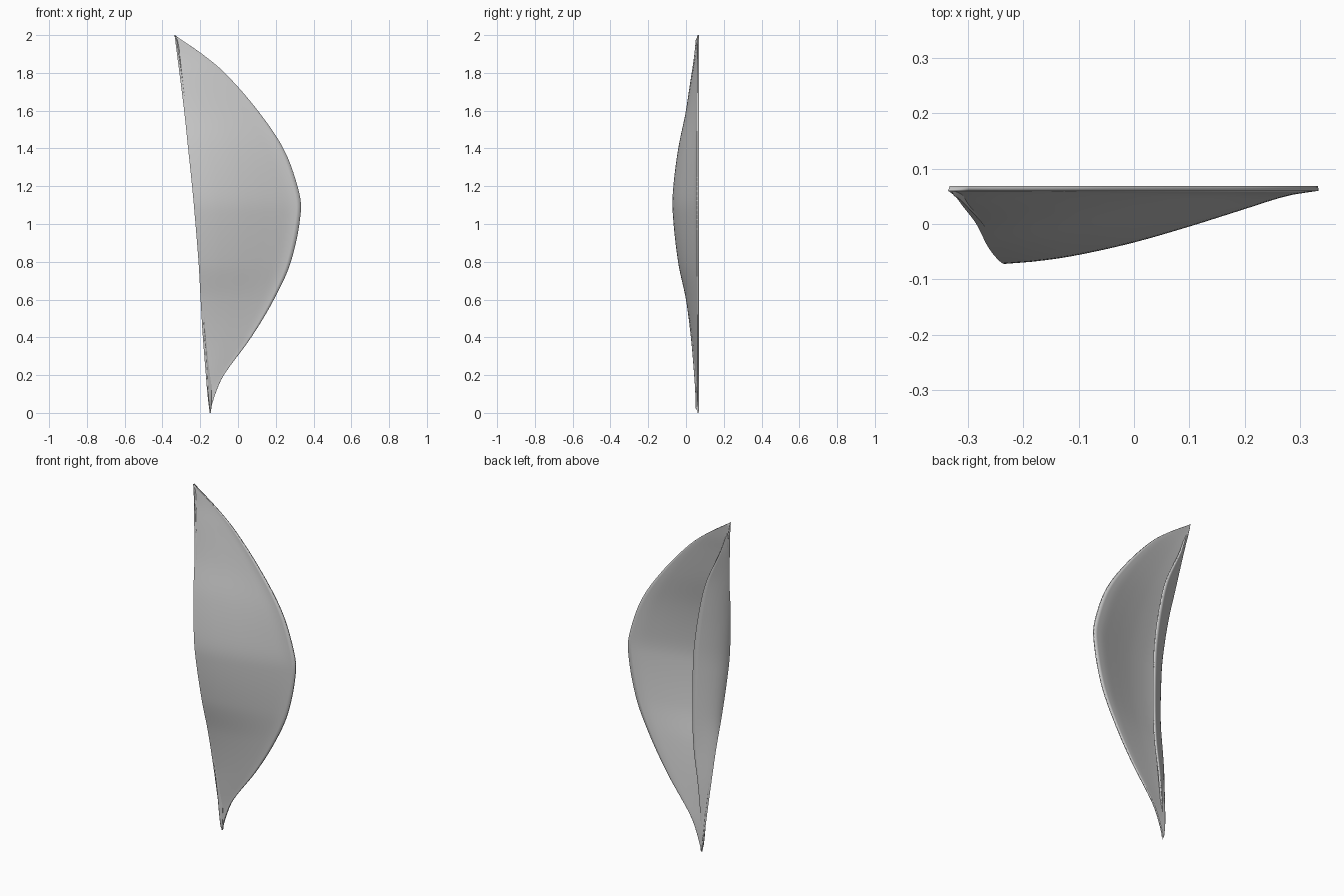
import bpy, bmesh

if "Cube" in bpy.data.objects:
    bpy.data.objects.remove(bpy.data.objects["Cube"])

# Key sections: z, ridge x, ridge y, right rim x, left (rear) rim x
KEYS = [
    (0.00, -0.150, 0.060, -0.150, -0.150),
    (0.10, -0.162, 0.058, -0.120, -0.145),
    (0.20, -0.170, 0.050, -0.075, -0.141),
    (0.40, -0.186, 0.030, 0.070, -0.122),
    (0.60, -0.198, 0.000, 0.190, -0.095),
    (0.80, -0.209, -0.042, 0.280, -0.087),
    (1.07, -0.231, -0.071, 0.333, -0.090),
    (1.20, -0.243, -0.067, 0.315, -0.098),
    (1.40, -0.264, -0.041, 0.240, -0.127),
    (1.60, -0.285, 0.000, 0.105, -0.175),
    (1.80, -0.310, 0.033, -0.070, -0.267),
    (1.90, -0.323, 0.050, -0.190, -0.303),
    (2.00, -0.336, 0.060, -0.336, -0.336),
]
# Front face depth profile from ridge (0) to right rim (1)
FACE = [(0, 0), (.1, .035), (.22, .11), (.4, .28), (.58, .5), (.75, .73), (.9, .93), (1, 1)]
RIM_Y = 0.060


def sample(table, t, col):
    """Smooth (Hermite) interpolation of one column of a table."""
    n = len(table)

    def slope(i):
        a, b = table[max(i - 1, 0)], table[min(i + 1, n - 1)]
        return (b[col] - a[col]) / (b[0] - a[0])
    i = 0
    while i < n - 2 and t > table[i + 1][0]:
        i += 1
    h = table[i + 1][0] - table[i][0]
    u = (t - table[i][0]) / h
    p, q = table[i][col], table[i + 1][col]
    return ((2*u**3 - 3*u*u + 1) * p + (u**3 - 2*u*u + u) * h * slope(i)
            + (3*u*u - 2*u**3) * q + (u**3 - u*u) * h * slope(i + 1))


def section(z):
    """Points from the left rear rim, round the ridge, to the right rim."""
    xr, yr, xe, xl = (sample(KEYS, z, c) for c in range(1, 5))
    depth = RIM_Y - yr
    pts = []
    # Bowed side wall behind the ridge
    cx, cy = (xr + xl) / 2 - 0.5 * depth, (yr + RIM_Y) / 2
    cx = max(cx, xr)
    for i in range(10):
        t = i / 10
        pts.append(((1-t)**2 * xl + 2*t*(1-t) * cx + t*t * xr,
                    (1-t)**2 * (RIM_Y + .005) + 2*t*(1-t) * cy + t*t * yr, z))
    # Broad front face
    for i in range(25):
        t = i / 24
        pts.append((xr + (xe - xr) * t, yr + depth * sample(FACE, t, 1), z))
    return pts


# Curved shell lofted through the sections
ROWS = 80
bm = bmesh.new()
grid = [[bm.verts.new(p) for p in section(2 * j / ROWS)] for j in range(ROWS + 1)]
for a, b in zip(grid, grid[1:]):
    for i in range(len(a) - 1):
        bm.faces.new((a[i], a[i+1], b[i+1], b[i]))
for row in (grid[0], grid[-1]):
    bmesh.ops.pointmerge(bm, verts=row, merge_co=(row[-1].co.x, RIM_Y, row[-1].co.z))
mesh = bpy.data.meshes.new("curved_shell")
bm.to_mesh(mesh)
bm.free()
shell = bpy.data.objects.new("curved_shell", mesh)
bpy.context.collection.objects.link(shell)

# Thin wall, thickened towards the hollow side
solid = shell.modifiers.new("wall", 'SOLIDIFY')
solid.thickness = 0.009
solid.offset = -1

bpy.context.view_layer.objects.active = shell
shell.select_set(True)
bpy.ops.object.shade_smooth_by_angle()
